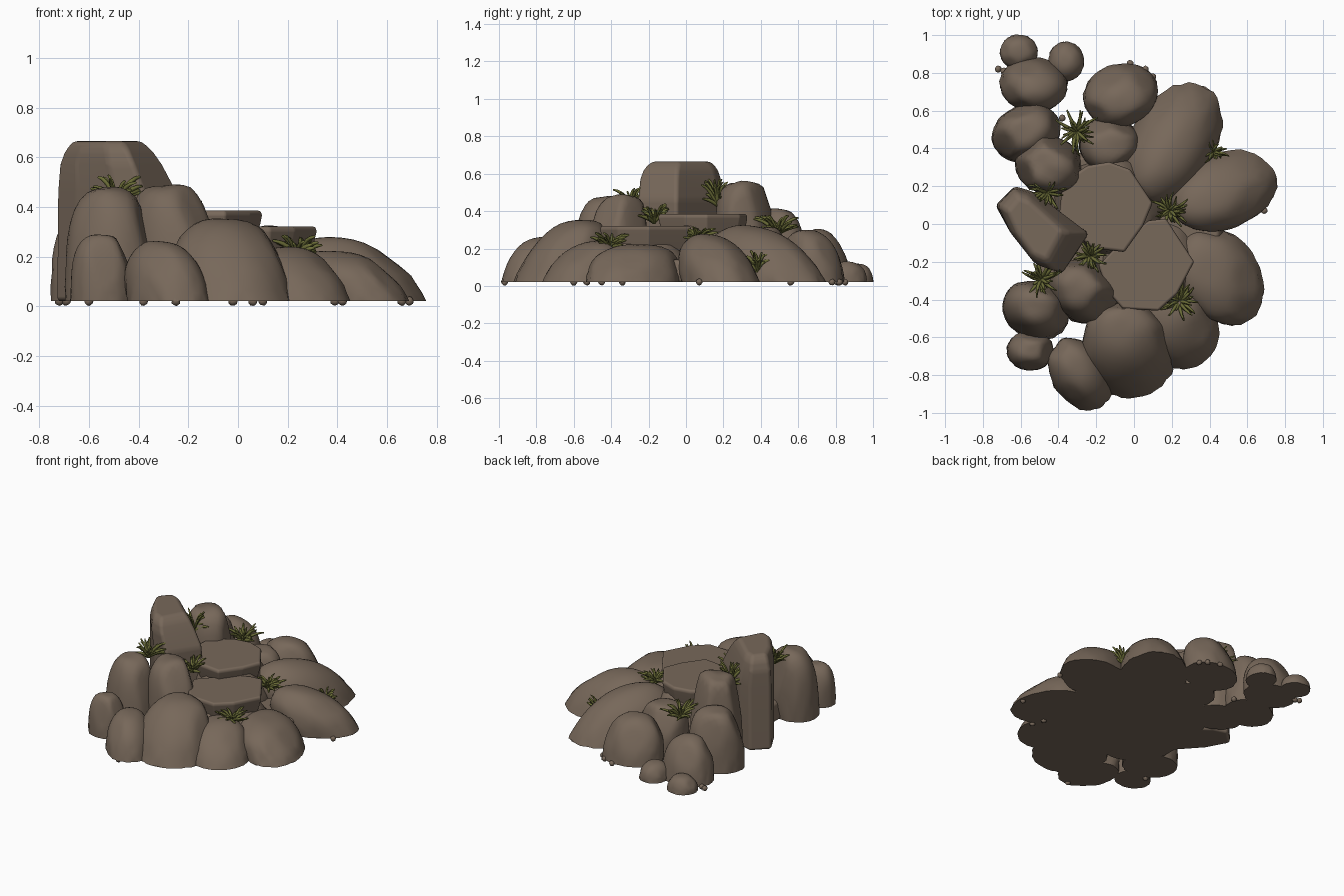
import bpy, bmesh, math, random
from mathutils import Vector, Matrix, noise

cube = bpy.data.objects.get("Cube")
if cube:
    bpy.data.objects.remove(cube, do_unlink=True)

random.seed(7)
BASE = 0.02


def material(name, rgb):
    mat = bpy.data.materials.new(name)
    mat.use_nodes = True
    mat.diffuse_color = (*rgb, 1)
    mat.node_tree.nodes["Principled BSDF"].inputs["Base Color"].default_value = (*rgb, 1)
    return mat


STONE = material("brown stone", (0.185, 0.138, 0.102))
GREEN = material("olive grass", (0.145, 0.15, 0.038))


def finish(name, bm, mat, angle=40):
    bmesh.ops.recalc_face_normals(bm, faces=bm.faces)
    mesh = bpy.data.meshes.new(name)
    bm.to_mesh(mesh)
    bm.free()
    mesh.materials.append(mat)
    ob = bpy.data.objects.new(name, mesh)
    bpy.context.collection.objects.link(ob)
    bpy.ops.object.select_all(action="DESELECT")
    ob.select_set(True)
    bpy.context.view_layer.objects.active = ob
    bpy.ops.object.shade_smooth_by_angle(angle=math.radians(angle))
    return ob


def boulder(name, at, size, top, turn=0, lean=(0, 0), power=2.3):
    """Flat-based dome with softly chiselled planes, leaning toward its peak."""
    bm = bmesh.new()
    bmesh.ops.create_icosphere(bm, subdivisions=4, radius=1)
    planes = []
    for _ in range(4):
        a = random.uniform(0, math.tau)
        planes.append(Vector((math.cos(a), math.sin(a), random.uniform(0.3, 1.0))).normalized())
    rot = Matrix.Rotation(math.radians(turn), 3, "Z")
    seed = Vector((random.random(), random.random(), random.random())) * 20
    for v in bm.verts:
        p = v.co.copy()
        p.z = max(p.z, 0)
        flat = math.hypot(p.x, p.y)
        if v.co.z > 0:
            p /= (flat ** power + p.z ** power) ** (1 / power)
            for n in planes:
                over = p.dot(n) - 0.98
                if over > 0:
                    p -= n * over * 0.75
        p *= 1 + 0.03 * noise.noise(p * 1.7 + seed)
        # rougher surface close to the ground
        p *= 1 + 0.05 * (1 - min(p.z, 1)) ** 2 * noise.noise(p * 9 + seed)
        q = rot @ Vector((p.x * size[0], p.y * size[1], 0))
        v.co = (at[0] + q.x + lean[0] * p.z, at[1] + q.y + lean[1] * p.z,
                BASE + p.z * (top - BASE))
    return finish(name, bm, STONE)


def hewn(name, outline, rings, bevel):
    """Angular stone lofted from one outline; rings are (height, x scale, y scale, x shift)."""
    bm = bmesh.new()
    mid = sum((Vector(p) for p in outline), Vector((0, 0))) / len(outline)
    loops = []
    for z, sx, sy, dx in rings:
        loops.append([bm.verts.new((mid.x + (x - mid.x) * sx + dx, mid.y + (y - mid.y) * sy, z))
                      for x, y in outline])
    n = len(outline)
    for low, high in zip(loops, loops[1:]):
        for i in range(n):
            j = (i + 1) % n
            bm.faces.new((low[i], low[j], high[j], high[i]))
    bm.faces.new(loops[0][::-1])
    bm.faces.new(loops[-1])
    ob = finish(name, bm, STONE, 120)
    mod = ob.modifiers.new("worn edges", "BEVEL")
    mod.width, mod.segments = bevel, 3
    mod.limit_method = "ANGLE"
    mod.angle_limit = math.radians(12)
    mod.harden_normals = True
    return ob


def grass(name, at, reach=0.1, height=0.1, count=22):
    """Tuft of thick, curved, tapering blades."""
    bm = bmesh.new()
    for k in range(count):
        a = k * 2.4 + random.uniform(-0.3, 0.3)
        out = Vector((math.cos(a), math.sin(a), 0))
        side = Vector((-out.y, out.x, 0))
        length = reach * random.uniform(0.4, 1.1)
        rise = height * random.uniform(0.25, 1.1)
        bend = side * random.uniform(-0.04, 0.04)
        last = None
        for i in range(6):
            t = i / 5
            c = (Vector(at) + out * length * t + bend * t * t
                 + Vector((0, 0, rise * (1.8 * t - 0.8 * t * t))))
            w = 0.01 * (1 - 0.6 * t ** 3)
            ring = [bm.verts.new(c + d) for d in
                    (side * w, Vector((0, 0, w)) - out * w * 0.5,
                     -side * w, out * w * 0.5 - Vector((0, 0, w)))]
            if last:
                for m in range(4):
                    bm.faces.new((last[m], last[m - 3], ring[m - 3], ring[m]))
            else:
                bm.faces.new(ring)
            last = ring
        bm.faces.new(last)
    return finish(name, bm, GREEN, 100)


# Tall standing stone
hewn("standing_stone",
     [(-0.63, 0.2), (-0.53, 0.17), (-0.24, -0.05), (-0.38, -0.26), (-0.5, -0.22),
      (-0.65, -0.05), (-0.73, 0.1)],
     [(BASE, 1.02, 1, 0), (0.46, 1, 1, 0), (0.57, 0.86, 0.96, -0.02),
      (0.63, 0.73, 0.87, -0.025), (0.665, 0.58, 0.7, -0.025)], 0.03)

# Flat stepping slabs with the stones that carry them
hewn("upper_slab",
     [(-0.38, 0.22), (-0.25, 0.31), (-0.13, 0.33), (-0.02, 0.29), (0.1, 0.11), (0.05, -0.01),
      (-0.05, -0.15), (-0.22, -0.13), (-0.4, 0.02)],
     [(0.27, 0.9, 0.9, 0), (0.335, 0.97, 0.97, 0), (0.37, 1, 1, 0), (0.385, 0.96, 0.96, 0)], 0.012)
hewn("lower_slab",
     [(-0.19, -0.22), (-0.03, -0.05), (0.08, 0.02), (0.17, 0.03), (0.32, -0.2),
      (0.23, -0.37), (0.13, -0.46), (-0.06, -0.45), (-0.14, -0.36)],
     [(0.18, 0.87, 0.87, 0), (0.25, 0.95, 0.95, 0), (0.305, 1, 1, 0), (0.32, 0.97, 0.97, 0)], 0.012)
boulder("upper_slab_support", (-0.14, 0.1), (0.29, 0.26), 0.34, power=5)
boulder("lower_slab_support", (0.1, -0.22), (0.27, 0.26), 0.25, power=5)
boulder("back_step", (-0.13, 0.42), (0.16, 0.15), 0.31, power=4)

# Ground stone closing the underside between the boulders
hewn("ground_stone",
     [(-0.52, -0.42), (-0.26, -0.5), (0, -0.65), (0.25, -0.55), (0.45, -0.3), (0.5, 0.15),
      (0.25, 0.45), (-0.13, 0.46), (-0.45, 0.3), (-0.52, 0)],
     [(BASE, 1, 1, 0), (0.14, 0.95, 0.95, 0)], 0.02)

# Ridge behind the standing stone, falling away to the back
boulder("ridge_high", (-0.45, 0.31), (0.18, 0.155), 0.55, -15, power=4.5)
boulder("ridge_middle", (-0.57, 0.48), (0.185, 0.15), 0.415, 20, (0, 0.01), 3)
boulder("ridge_low", (-0.53, 0.74), (0.18, 0.14), 0.3, -5, (0, -0.03), 2.5)
boulder("ridge_end_right", (-0.61, 0.91), (0.1, 0.092), 0.12)
boulder("ridge_end_left", (-0.36, 0.86), (0.095, 0.105), 0.13)

# Broad boulders sloping outward
boulder("back_boulder", (-0.07, 0.69), (0.2, 0.16), 0.3, 15, (0, -0.05), 2.5)
boulder("back_left_boulder", (0.21, 0.45), (0.32, 0.22), 0.32, 56, (-0.07, -0.14), 2.2)
boulder("left_boulder", (0.49, 0.185), (0.27, 0.2), 0.28, 15, (-0.12, -0.08), 2.2)
boulder("front_left_boulder", (0.47, -0.28), (0.27, 0.2), 0.22, -62, (-0.09, 0.02), 2.7)

# Front row
boulder("front_low_boulder", (0.25, -0.57), (0.2, 0.2), 0.24, -30, (-0.06, 0.1))
boulder("front_dome", (-0.03, -0.69), (0.25, 0.23), 0.355, 0, (-0.03, 0.14), 2.5)
boulder("front_point", (-0.28, -0.8), (0.2, 0.15), 0.265, -55, (-0.04, 0.05), 2.4)
boulder("corner_small", (-0.55, -0.67), (0.125, 0.105), 0.285, 0, power=3)
boulder("corner_tall", (-0.52, -0.46), (0.18, 0.15), 0.475, -25, (0, 0.03), 3.2)
boulder("inner_tall", (-0.26, -0.36), (0.19, 0.16), 0.485, -35, (-0.02, 0.02), 3.4)

# Loose pebbles along the ground edge
for i, (x, y) in enumerate([(-0.72, 0.82), (-0.69, 0.81), (-0.02, 0.85), (0.06, 0.82),
                            (0.1, 0.78), (0.69, 0.07), (0.66, -0.34), (0.42, -0.53),
                            (-0.25, -0.97), (-0.38, 0.56), (-0.6, -0.6), (0.39, -0.45)]):
    bm = bmesh.new()
    bmesh.ops.create_icosphere(bm, subdivisions=2, radius=0.018)
    for v in bm.verts:
        v.co = v.co * random.uniform(0.9, 1.1) + Vector((x, y, BASE))
    finish("pebble_%d" % (i + 1), bm, STONE, 60)

# Grass in the crevices
grass("grass_back", (-0.3, 0.49, 0.28), 0.12, 0.09, 32)
grass("grass_left", (0.42, 0.38, 0.08), 0.08, 0.1)
grass("grass_slabs", (0.19, 0.07, 0.24), 0.1, 0.07, 30)
grass("grass_ridge", (-0.46, 0.17, 0.43), 0.1, 0.14, 32)
grass("grass_corner", (-0.49, -0.29, 0.42), 0.1, 0.1, 26)
grass("grass_inner", (-0.23, -0.17, 0.34), 0.09, 0.09, 26)
grass("grass_front", (0.24, -0.41, 0.2), 0.1, 0.08, 30)
